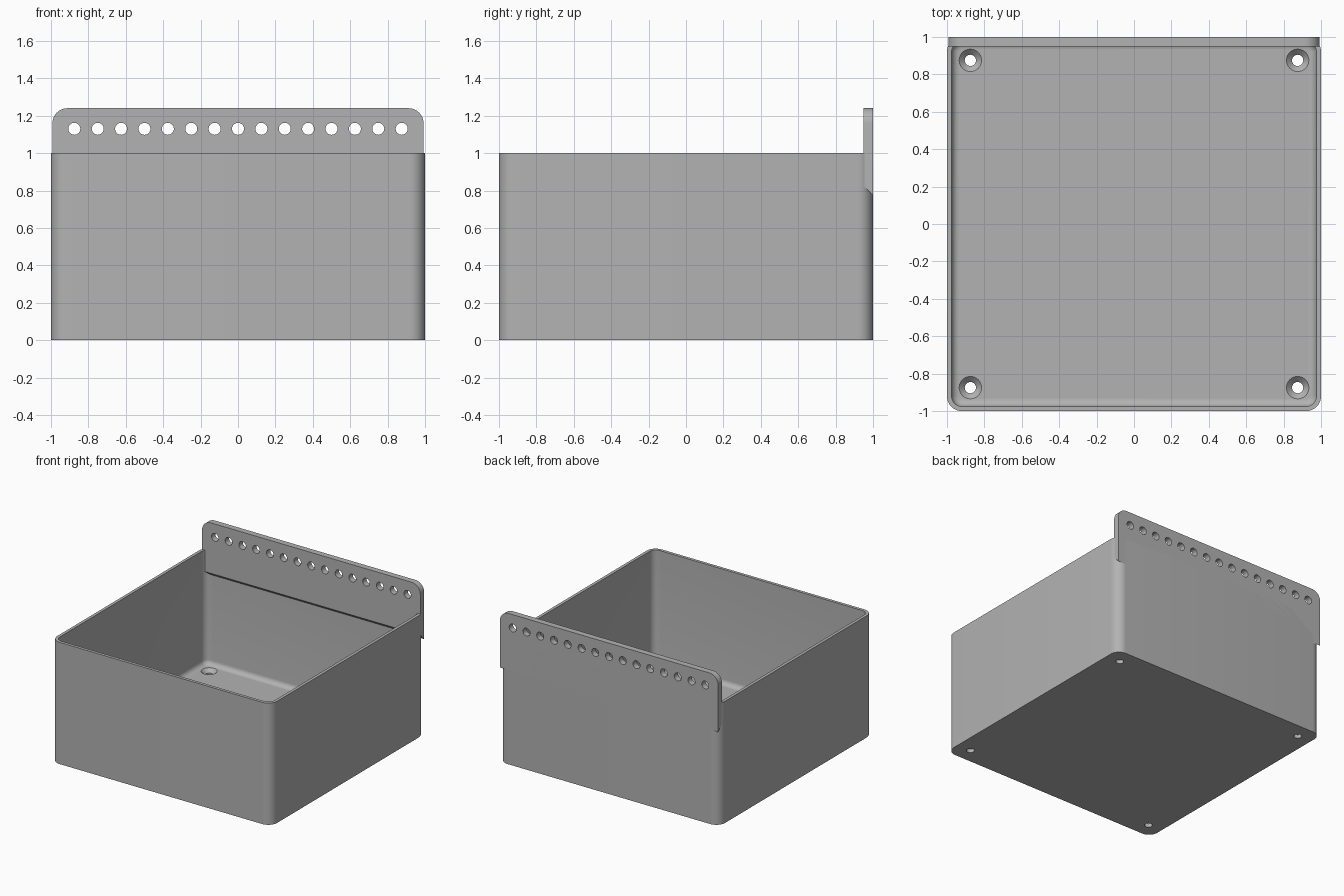
import bpy, bmesh
from math import sin, cos, pi, radians

if "Cube" in bpy.data.objects:
    bpy.data.objects.remove(bpy.data.objects["Cube"])

WALL, FLOOR, FILLET = 0.025, 0.06, 0.04
HEIGHT, RADIUS = 1.0, 0.08

grey = bpy.data.materials.new("matte grey")
grey.use_nodes = True
grey.diffuse_color = (0.45, 0.45, 0.45, 1)
grey.node_tree.nodes["Principled BSDF"].inputs["Base Color"].default_value = (0.45, 0.45, 0.45, 1)


def make_object(name, bm):
    bmesh.ops.recalc_face_normals(bm, faces=bm.faces)
    mesh = bpy.data.meshes.new(name)
    bm.to_mesh(mesh)
    bm.free()
    mesh.materials.append(grey)
    obj = bpy.data.objects.new(name, mesh)
    bpy.context.collection.objects.link(obj)
    return obj


def arc(cx, cy, r, start, steps=10):
    """Quarter circle, counter-clockwise from the start angle."""
    angles = [start + pi / 2 * i / steps for i in range(steps + 1)]
    return [(cx + r * cos(a), cy + r * sin(a)) for a in angles]


def rounded_square(inset):
    c, r = 1 - RADIUS, RADIUS - inset
    corners = [(c, c, 0), (-c, c, pi / 2), (-c, -c, pi), (c, -c, 3 * pi / 2)]
    return [p for x, y, a in corners for p in arc(x, y, r, a)]


def lathe(bm, rings, x, y, axis="z", segments=32):
    """Closed round solid through (radius, position) rings along an axis."""
    loops = []
    for r, t in rings:
        loop = []
        for i in range(segments):
            a = 2 * pi * i / segments
            u, v = x + r * cos(a), y + r * sin(a)
            loop.append(bm.verts.new((u, v, t) if axis == "z" else (u, t, v)))
        loops.append(loop)
    bridge(bm, loops)


def bridge(bm, loops):
    """Skin consecutive loops and cap both ends."""
    n = len(loops[0])
    for a, b in zip(loops, loops[1:]):
        for i in range(n):
            j = (i + 1) % n
            bm.faces.new((a[i], a[j], b[j], b[i]))
    bm.faces.new(loops[0])
    bm.faces.new(loops[-1])


def finish(obj, cutter_bm):
    """Cut the holes, then smooth the curved surfaces."""
    cutter = make_object(obj.name + "_hole_cutter", cutter_bm)
    cutter.hide_render = True
    mod = obj.modifiers.new("holes", "BOOLEAN")
    mod.operation, mod.solver, mod.object = "DIFFERENCE", "EXACT", cutter
    bpy.ops.object.select_all(action="DESELECT")
    obj.select_set(True)
    bpy.context.view_layer.objects.active = obj
    bpy.ops.object.modifier_apply(modifier=mod.name)
    bpy.data.objects.remove(cutter)
    bpy.ops.object.shade_smooth_by_angle(angle=radians(30))


# Open tray: outer wall, rim, inner wall, fillet and floor
sections = [(0, 0), (0, HEIGHT), (WALL, HEIGHT)]
for i in range(7):
    a = pi / 2 * i / 6
    sections.append((WALL + FILLET * (1 - cos(a)), FLOOR + FILLET * (1 - sin(a))))
bm = bmesh.new()
bridge(bm, [[bm.verts.new((x, y, z)) for x, y in rounded_square(inset)] for inset, z in sections])
tray = make_object("tray", bm)

# Countersunk screw holes in the floor corners
holes = bmesh.new()
for sx in (-1, 1):
    for sy in (-1, 1):
        lathe(holes, [(0.03, -0.05), (0.03, FLOOR - 0.03), (0.06, FLOOR), (0.06, FLOOR + 0.05)],
              sx * 0.875, sy * 0.875)
finish(tray, holes)

# Back mounting plate with rounded top corners and a sloping underside
PLATE_X, TOP, R = 0.992, 1.24, 0.08
top_edge = arc(PLATE_X - R, TOP - R, R, 0) + arc(R - PLATE_X, TOP - R, R, pi / 2)
bm = bmesh.new()
loops = []
for y, bottom in ((0.95, 0.825), (1.0, 0.775)):
    outline = [(PLATE_X, bottom)] + top_edge + [(-PLATE_X, bottom)]
    loops.append([bm.verts.new((x, y, z)) for x, z in outline])
bridge(bm, loops)
plate = make_object("mounting_plate", bm)

# Row of holes through the plate
holes = bmesh.new()
for i in range(15):
    lathe(holes, [(0.032, 0.9), (0.032, 1.05)], -0.875 + 0.125 * i, 1.13, axis="y")
finish(plate, holes)
